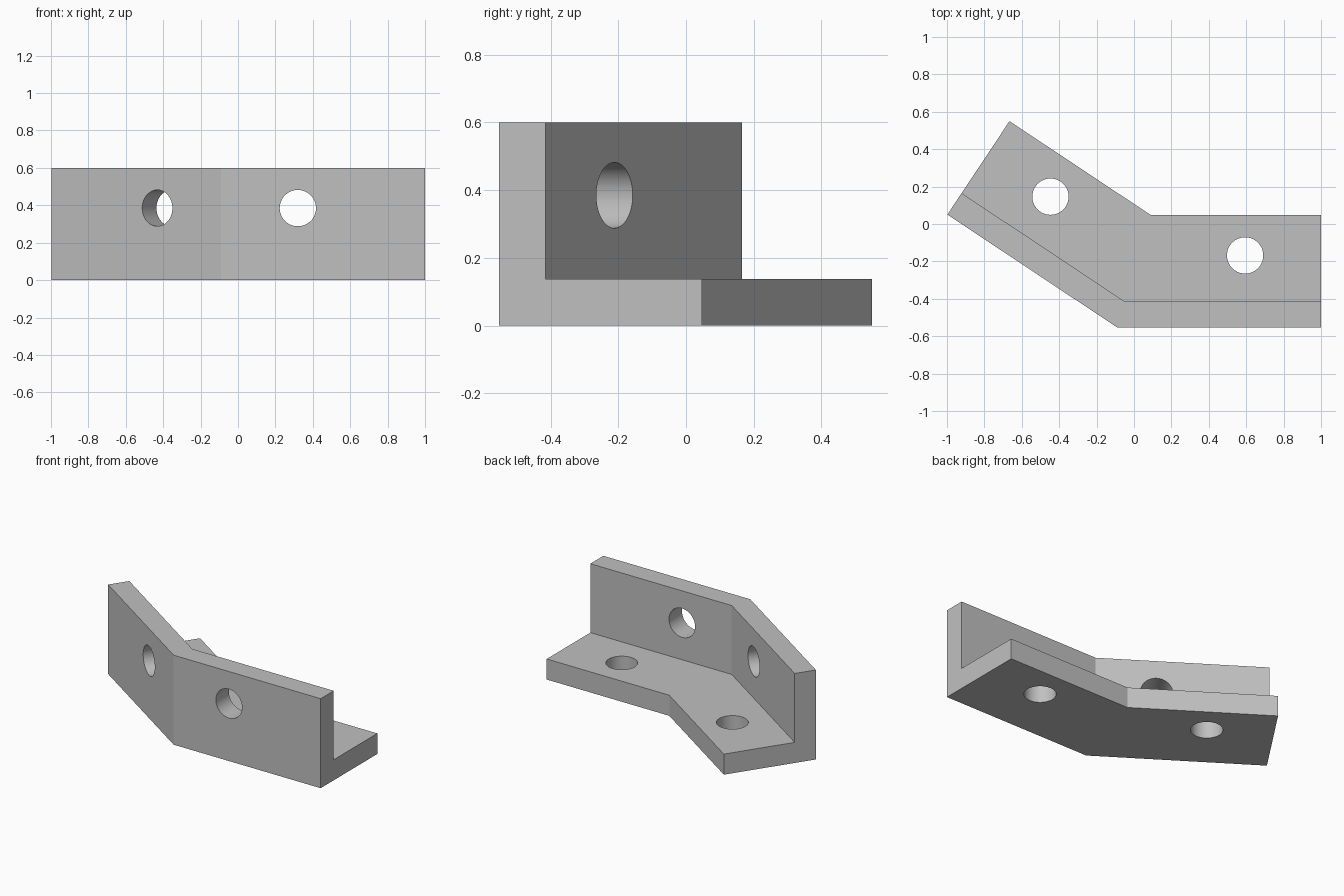
import bpy
import bmesh
import math
from mathutils import Vector, Matrix

default = bpy.data.objects.get("Cube")
if default:
    bpy.data.objects.remove(default, do_unlink=True)

WIDTH, HEIGHT, THICK = 0.6, 0.6, 0.138
ARM, BEND = 1.09, math.radians(33.6)
HOLE_R, HOLE_Z = 0.097, 0.385
CORNER = Vector((-0.09, -0.553, 0))

grey = bpy.data.materials.new("plain grey")
grey.use_nodes = True
colour = (0.53, 0.53, 0.53, 1)
grey.diffuse_color = colour
grey.node_tree.nodes["Principled BSDF"].inputs["Base Color"].default_value = colour

# Directions along each arm and inward across it
right_arm = (Vector((1, 0, 0)), Vector((0, 1, 0)))
bent_arm = (Vector((-math.cos(BEND), math.sin(BEND), 0)),
            Vector((math.sin(BEND), math.cos(BEND), 0)))
mitre = Vector((math.tan(BEND / 2), 1, 0))


def make_object(name, bm):
    bmesh.ops.recalc_face_normals(bm, faces=bm.faces)
    mesh = bpy.data.meshes.new(name)
    bm.to_mesh(mesh)
    bm.free()
    mesh.materials.append(grey)
    obj = bpy.data.objects.new(name, mesh)
    bpy.context.collection.objects.link(obj)
    return obj


# L-shaped section swept through the mitred bend
section = [(0, 0), (WIDTH, 0), (WIDTH, THICK), (THICK, THICK),
           (THICK, HEIGHT), (0, HEIGHT)]
stations = [(CORNER + right_arm[0] * ARM, right_arm[1]),
            (CORNER, mitre),
            (CORNER + bent_arm[0] * ARM, bent_arm[1])]
bm = bmesh.new()
rings = [[bm.verts.new(origin + across * d + Vector((0, 0, z))) for d, z in section]
         for origin, across in stations]
for a, b in zip(rings, rings[1:]):
    for i in range(len(section)):
        j = (i + 1) % len(section)
        bm.faces.new((a[i], a[j], b[j], b[i]))
bm.faces.new(rings[0])
bm.faces.new(rings[-1])
bracket = make_object("angle_bracket", bm)

# Bolt holes: one through the wall and one through the flange of each arm
bm = bmesh.new()
for along, across in (right_arm, bent_arm):
    wall = CORNER + along * 0.41 + across * THICK / 2 + Vector((0, 0, HOLE_Z))
    flange = CORNER + along * 0.684 + across * HOLE_Z + Vector((0, 0, THICK / 2))
    for centre, axis in ((wall, across), (flange, Vector((0, 0, 1)))):
        turn = axis.to_track_quat('Z', 'Y').to_matrix().to_4x4()
        bmesh.ops.create_cone(bm, cap_ends=True, segments=64, radius1=HOLE_R,
                              radius2=HOLE_R, depth=THICK * 2,
                              matrix=Matrix.Translation(centre) @ turn)
cutter = make_object("hole_cutter", bm)
cutter.hide_render = True
cutter.hide_set(True)

cut = bracket.modifiers.new("bolt holes", 'BOOLEAN')
cut.operation = 'DIFFERENCE'
cut.solver = 'EXACT'
cut.object = cutter

bpy.ops.object.select_all(action='DESELECT')
bpy.context.view_layer.objects.active = bracket
bracket.select_set(True)
bpy.ops.object.modifier_apply(modifier=cut.name)
bpy.data.objects.remove(cutter, do_unlink=True)
bpy.ops.object.shade_smooth_by_angle(angle=math.radians(25))
